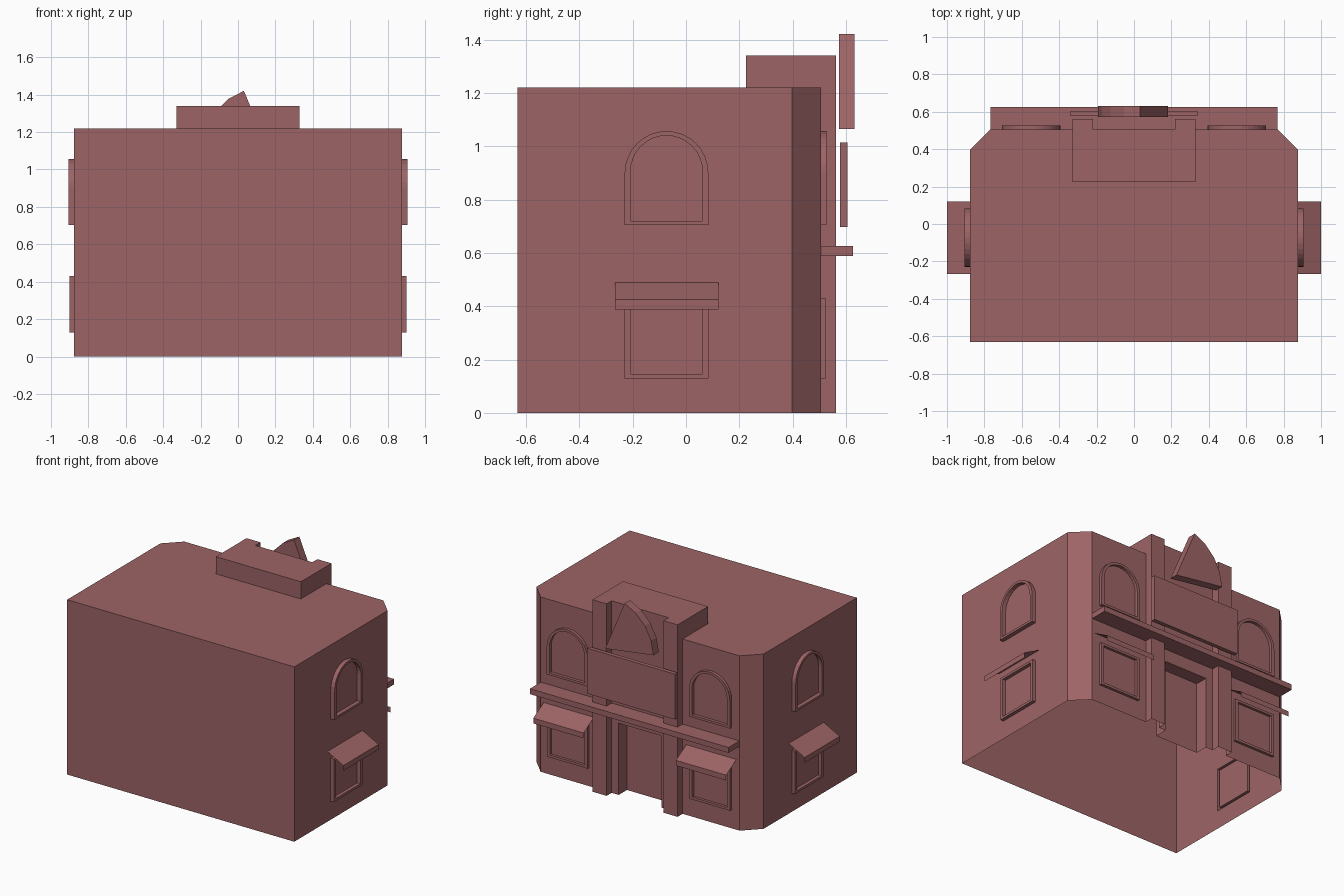
import bpy, bmesh
from math import sin, cos, pi, radians

if "Cube" in bpy.data.objects:
    bpy.data.objects.remove(bpy.data.objects["Cube"])

mat = bpy.data.materials.new("brick_red")
mat.diffuse_color = (0.34, 0.127, 0.132, 1)
mat.use_nodes = True
mat.node_tree.nodes["Principled BSDF"].inputs["Base Color"].default_value = mat.diffuse_color


def finish(name, bm, recalc=True):
    if recalc:
        bmesh.ops.recalc_face_normals(bm, faces=bm.faces)
    me = bpy.data.meshes.new(name)
    bm.to_mesh(me)
    bm.free()
    me.materials.append(mat)
    ob = bpy.data.objects.new(name, me)
    bpy.context.collection.objects.link(ob)
    return ob


def extrude(name, pts, lo, hi, place):
    """Closed prism: 2D outline swept from lo to hi; place maps (a, b, depth) to xyz."""
    bm = bmesh.new()
    low = [bm.verts.new(place(a, b, lo)) for a, b in pts]
    top = [bm.verts.new(place(a, b, hi)) for a, b in pts]
    bm.faces.new(low)
    bm.faces.new(top)
    n = len(pts)
    for i in range(n):
        j = (i + 1) % n
        bm.faces.new((low[i], low[j], top[j], top[i]))
    return finish(name, bm)


def rect(x0, x1, y0, y1):
    return [(x0, y0), (x1, y0), (x1, y1), (x0, y1)]


def plan(a, b, d):      # floor-plan outline, depth goes up
    return (a, b, d)


def elevation(a, b, d):  # rear-elevation outline, depth goes back
    return (a, d, b)


def arch(r, bottom, spring, n=16):
    return [(-r, bottom), (r, bottom)] + [
        (r * cos(pi * i / n), spring + r * sin(pi * i / n)) for i in range(n + 1)]


def frame(name, outer, inner, depth, place):
    """Raised window surround between two matching outlines, rooted in the wall."""
    bm = bmesh.new()
    loops = [[bm.verts.new(place(a, b, d)) for a, b in pts]
             for pts, d in ((outer, -0.01), (outer, depth), (inner, depth), (inner, -0.01))]
    n = len(outer)
    for k in range(4):
        p, q = loops[k], loops[(k + 1) % 4]
        for i in range(n):
            j = (i + 1) % n
            bm.faces.new((p[i], p[j], q[j], q[i]))
    return finish(name, bm)


def awning(name, reach, place):
    """Open sheet: sloping canopy with a short hanging valance."""
    bm = bmesh.new()
    rows = [[bm.verts.new(place(a, z, d)) for a in (-0.194, 0.194)]
            for z, d in ((0.49, 0), (0.425, reach), (0.388, reach))]
    for p, q in zip(rows, rows[1:]):
        bm.faces.new((p[0], p[1], q[1], q[0]))
    bm.normal_update()
    bm.faces.ensure_lookup_table()
    if bm.faces[0].normal.z < 0:
        bmesh.ops.reverse_faces(bm, faces=bm.faces)
    finish(name, bm, recalc=False)


def combine(target, tool, operation):
    """Boolean the tool into the target and discard the tool."""
    tool.hide_render = True
    mod = target.modifiers.new(operation.lower(), 'BOOLEAN')
    mod.object, mod.operation, mod.solver = tool, operation, 'EXACT'
    bpy.context.view_layer.objects.active = target
    bpy.ops.object.modifier_apply(modifier=mod.name)
    bpy.data.objects.remove(tool)


# Main building with chamfered rear corners
BACK, SIDE = 0.506, 0.877
body = extrude("building_body", [(-SIDE, -0.632), (SIDE, -0.632), (SIDE, 0.397),
                                 (0.768, BACK), (-0.768, BACK), (-SIDE, 0.397)],
               0, 1.22, plan)

# Recessed doorway
combine(body, extrude("doorway_cutter", rect(-0.165, 0.165, BACK - 0.09, 0.7),
                      -0.1, 0.5, plan), 'DIFFERENCE')

# Roof block whose two rear arms continue down as columns
combine(body, extrude("roof_block", rect(-0.328, 0.328, 0.225, BACK), 1.2, 1.34, plan), 'UNION')
for s in (1, -1):
    combine(body, extrude("column", rect(s * 0.22, s * 0.328, BACK - 0.02, 0.562),
                          0, 1.34, plan), 'UNION')

# Windows and awnings: one bay on each side wall, two on the rear
bays = {
    "right": lambda a, z, d: (SIDE + d, a - 0.073, z),
    "left": lambda a, z, d: (-SIDE - d, a - 0.073, z),
    "rear_right": lambda a, z, d: (0.55 + a, BACK + d, z),
    "rear_left": lambda a, z, d: (-0.55 + a, BACK + d, z),
}
for bay, place in bays.items():
    rear = bay.startswith("rear")
    combine(body, frame("arched_window", arch(0.157, 0.704, 0.90), arch(0.135, 0.72, 0.905),
                        0.021 if rear else 0.029, place), 'UNION')
    combine(body, frame("lower_window", rect(-0.157, 0.157, 0.129, 0.43),
                        rect(-0.135, 0.135, 0.146, 0.414),
                        0.018 if rear else 0.024, place), 'UNION')
    awning("awning_" + bay, 0.115 if rear else 0.123, place)

# The shell is open underneath
bm = bmesh.new()
bm.from_mesh(body.data)
floor = [f for f in bm.faces if all(v.co.z < 0.001 for v in f.verts)]
bmesh.ops.delete(bm, geom=floor, context='FACES')
bm.to_mesh(body.data)
bm.free()

# Ledge and blank sign board
extrude("ledge", rect(-0.767, 0.767, BACK, 0.626), 0.588, 0.626, plan)
extrude("sign_board", rect(-0.339, 0.339, 0.698, 1.015), 0.577, 0.605, elevation)

# Wedge-shaped slice ornament with a rounded outer edge
tip = (0.182, 1.065)
rim = [(113, 0.386), (127, 0.39), (142, 0.39), (157, 0.385), (172, 0.377)]
extrude("slice_ornament", [tip] + [(tip[0] + r * cos(radians(t)), tip[1] + r * sin(radians(t)))
                                   for t, r in rim], 0.573, 0.632, elevation)
